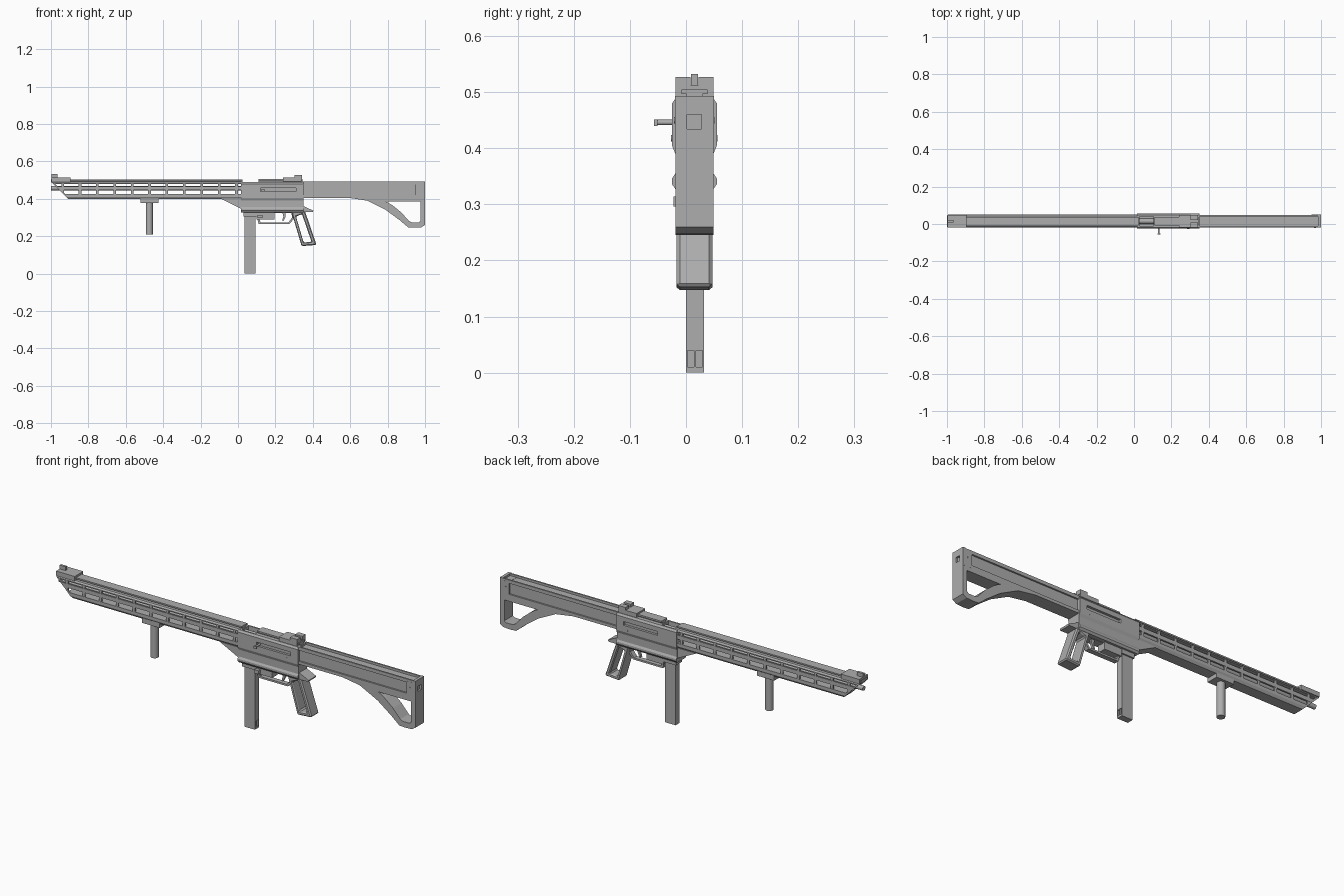
import bpy, bmesh, math
from mathutils import Vector, Matrix

cube = bpy.data.objects.get("Cube")
if cube:
    bpy.data.objects.remove(cube)

MID = 0.015  # y of the centre plane

grey = bpy.data.materials.new("mid grey")
grey.use_nodes = True
colour = (0.42, 0.42, 0.42, 1)
grey.diffuse_color = colour
grey.node_tree.nodes["Principled BSDF"].inputs["Base Color"].default_value = colour


def finish(name, bm):
    bmesh.ops.recalc_face_normals(bm, faces=bm.faces)
    mesh = bpy.data.meshes.new(name)
    bm.to_mesh(mesh)
    bm.free()
    mesh.materials.append(grey)
    obj = bpy.data.objects.new(name, mesh)
    bpy.context.collection.objects.link(obj)
    return obj


def loft(name, first, second):
    """Solid between two matching outlines."""
    bm = bmesh.new()
    a = [bm.verts.new(p) for p in first]
    b = [bm.verts.new(p) for p in second]
    bm.faces.new(a)
    bm.faces.new(b)
    for i in range(len(a)):
        j = (i + 1) % len(a)
        bm.faces.new((a[i], a[j], b[j], b[i]))
    return finish(name, bm)


def side_shape(name, pts, w, y=MID):
    """Side outline (x, z) made w wide to each side of y."""
    return loft(name, [(x, y - w, z) for x, z in pts], [(x, y + w, z) for x, z in pts])


def section(name, half, x0, x1):
    """Mirrored half section (width, z) run along x; x0 may depend on z."""
    start = x0 if callable(x0) else (lambda z: x0)
    pts = half + [(-w, z) for w, z in reversed(half)]
    return loft(name, [(start(z), MID + w, z) for w, z in pts],
                [(x1, MID + w, z) for w, z in pts])


def box(name, x0, x1, y0, y1, z0, z1):
    """Box with y measured from the centre plane."""
    pts = [(x0, z0), (x1, z0), (x1, z1), (x0, z1)]
    return side_shape(name, pts, (y1 - y0) / 2, MID + (y0 + y1) / 2)


def frame(name, outer, inner, w):
    """Open frame between two side outlines of equal length."""
    bm = bmesh.new()
    rings = [[bm.verts.new((x, MID + s * w, z)) for x, z in loop]
             for loop, s in ((outer, -1), (inner, -1), (inner, 1), (outer, 1))]
    n = len(outer)
    for k in range(4):
        r, q = rings[k], rings[(k + 1) % 4]
        for i in range(n):
            j = (i + 1) % n
            bm.faces.new((r[i], r[j], q[j], q[i]))
    return finish(name, bm)


def rod(name, a, b, radius, sides=20):
    a, b = Vector(a), Vector(b)
    turn = (b - a).to_track_quat('Z', 'Y').to_matrix().to_4x4()
    bm = bmesh.new()
    bmesh.ops.create_cone(bm, cap_ends=True, segments=sides, radius1=radius, radius2=radius,
                          depth=(b - a).length, matrix=Matrix.Translation((a + b) / 2) @ turn)
    obj = finish(name, bm)
    activate(obj)
    bpy.ops.object.shade_smooth_by_angle(angle=math.radians(40))
    return obj


def activate(obj):
    bpy.ops.object.select_all(action='DESELECT')
    obj.select_set(True)
    bpy.context.view_layer.objects.active = obj


def cut(obj, *dims):
    cutter = box("cutter", *dims)
    mod = obj.modifiers.new("cut", 'BOOLEAN')
    mod.operation, mod.solver, mod.object = 'DIFFERENCE', 'EXACT', cutter
    activate(obj)
    bpy.ops.object.modifier_apply(modifier=mod.name)
    bpy.data.objects.remove(cutter)


def soften(obj, width):
    mod = obj.modifiers.new("bevel", 'BEVEL')
    mod.width, mod.segments = width, 1
    mod.limit_method, mod.angle_limit = 'ANGLE', math.radians(50)


# Handguard: slotted shell with a raked front end
def rake(z):
    return -1 + max(0, 0.49 - z)


section("handguard_top", [(0.029, 0.491), (0.035, 0.484), (0.035, 0.479), (0.028, 0.479)], rake, 0.02)
section("handguard_bottom", [(0.027, 0.425), (0.035, 0.425), (0.035, 0.41), (0.027, 0.398)], rake, 0.02)
for side, label in ((-1, "right"), (1, "left")):
    y0, y1 = sorted((side * 0.027, side * 0.035))
    band = [(rake(0.446), 0.446), (0.02, 0.446), (0.02, 0.466), (rake(0.466), 0.466)]
    side_shape(label + "_handguard_band", band, 0.004, MID + side * 0.031)
    for k in range(11):
        x = -0.008 - 0.093 * k
        low = max(0.424, 0.49 - (x + 1) + 0.005)
        box(label + "_handguard_rib", x - 0.007, x + 0.007, y0 + 0.001, y1 - 0.001, low, 0.48)
    edge = [(rake(z) + d, z) for z, d in ((0.42, 0), (0.485, 0), (0.485, 0.012), (0.42, 0.012))]
    side_shape(label + "_handguard_front_edge", edge, 0.0035, MID + side * 0.031)

rod("barrel", (-1, MID, 0.456), (0.03, MID, 0.456), 0.0115)
section("top_rail", [(0.023, 0.503), (0.023, 0.496), (0.014, 0.496), (0.014, 0.488)], -1, 0.025)
section("rear_rail", [(0.023, 0.505), (0.023, 0.497), (0.014, 0.497), (0.014, 0.485)], 0.11, 0.345)

# Sights
section("front_sight_base", [(0.034, 0.513), (0.034, 0.49)], -0.998, -0.895)
box("front_sight_post", -0.998, -0.965, -0.006, 0.006, 0.512, 0.532)
section("rear_sight_base", [(0.034, 0.513), (0.034, 0.492)], 0.24, 0.34)
for side, label in ((-1, "right"), (1, "left")):
    y0, y1 = sorted((side * 0.007, side * 0.034))
    box(label + "_rear_sight_ear", 0.302, 0.342, y0, y1, 0.505, 0.527)

# Receiver with side slots and a top port
receiver = section("receiver", [(0.033, 0.49), (0.04, 0.48), (0.04, 0.405), (0.034, 0.39),
                                (0.034, 0.355), (0.04, 0.346), (0.04, 0.336), (0.033, 0.326)],
                   0.015, 0.35)
cut(receiver, 0.12, 0.31, -0.05, -0.028, 0.438, 0.457)
cut(receiver, 0.12, 0.31, 0.028, 0.05, 0.438, 0.457)
cut(receiver, 0.03, 0.105, -0.026, 0.026, 0.465, 0.51)
rod("bolt", (0.03, MID, 0.468), (0.105, MID, 0.468), 0.014)
rod("charging_handle", (0.132, -0.015, 0.446), (0.132, -0.053, 0.446), 0.005, 12)
box("charging_handle_tip", 0.126, 0.142, -0.072, -0.066, 0.44, 0.451)
for side in (-1, 1):
    rod("receiver_pin", (0.29, MID + side * 0.036, 0.418), (0.29, MID + side * 0.0415, 0.418), 0.006, 12)
side_shape("front_gusset", [(-0.09, 0.4), (0.03, 0.4), (0.03, 0.34)], 0.032)

# Magazine and its well
magazine = box("magazine", 0.035, 0.094, -0.015, 0.017, 0, 0.34)
for y in (-0.012, 0.003):
    cut(magazine, 0.086, 0.1, y, y + 0.011, 0.01, 0.04)
box("magazine_well", 0.029, 0.1, -0.024, 0.024, 0.305, 0.335)
box("trigger_housing", 0.1, 0.195, -0.022, 0.022, 0.29, 0.335)
box("magazine_release", 0.105, 0.13, -0.037, 0.02, 0.296, 0.314)

# Trigger and guard
frame("trigger_guard", [(0.1, 0.305), (0.11, 0.265), (0.275, 0.265), (0.305, 0.3), (0.3, 0.332), (0.2, 0.332)],
      [(0.112, 0.3), (0.12, 0.274), (0.27, 0.274), (0.29, 0.3), (0.285, 0.325), (0.2, 0.325)], 0.012)
side_shape("trigger", [(0.235, 0.335), (0.255, 0.335), (0.255, 0.305), (0.243, 0.28),
                       (0.236, 0.283), (0.243, 0.305)], 0.006)

# Open grip
grip = frame("grip", [(0.286, 0.33), (0.356, 0.34), (0.42, 0.153), (0.34, 0.147)],
             [(0.31, 0.305), (0.342, 0.318), (0.393, 0.17), (0.351, 0.166)], 0.032)
soften(grip, 0.006)
side_shape("grip_tang", [(0.32, 0.36), (0.352, 0.36), (0.403, 0.336), (0.4, 0.328), (0.32, 0.328)], 0.03)

# Stock beam with recessed sides and top
section("stock_beam", [(0.026, 0.481), (0.026, 0.492), (0.034, 0.492), (0.034, 0.475), (0.026, 0.475),
                       (0.026, 0.42), (0.034, 0.42), (0.034, 0.405)], 0.345, 0.99)
butt = box("butt_block", 0.95, 1, -0.0345, 0.0345, 0.404, 0.482)
cut(butt, 0.985, 1.01, -0.013, 0.013, 0.434, 0.46)
box("butt_cap", 0.985, 1, -0.0345, 0.0345, 0.482, 0.493)
for side in (-1, 1):
    rod("butt_pin", (0.968, MID + side * 0.03, 0.45), (0.968, MID + side * 0.036, 0.45), 0.006, 12)

# Arched brace under the stock
brace = frame("stock_brace",
              [(0.58, 0.407), (0.69, 0.39), (0.79, 0.34), (0.865, 0.285), (0.91, 0.247),
               (0.94, 0.245), (0.98, 0.247), (1, 0.26), (1, 0.407), (0.8, 0.407)],
              [(0.79, 0.385), (0.8, 0.381), (0.83, 0.362), (0.875, 0.325), (0.915, 0.28),
               (0.93, 0.273), (0.965, 0.273), (0.976, 0.28), (0.976, 0.385), (0.85, 0.385)], 0.034)

# Foregrip
box("foregrip_mount", -0.522, -0.425, -0.03, 0.03, 0.378, 0.402)
rod("foregrip", (-0.474, MID, 0.21), (-0.474, MID, 0.385), 0.019, 24)
